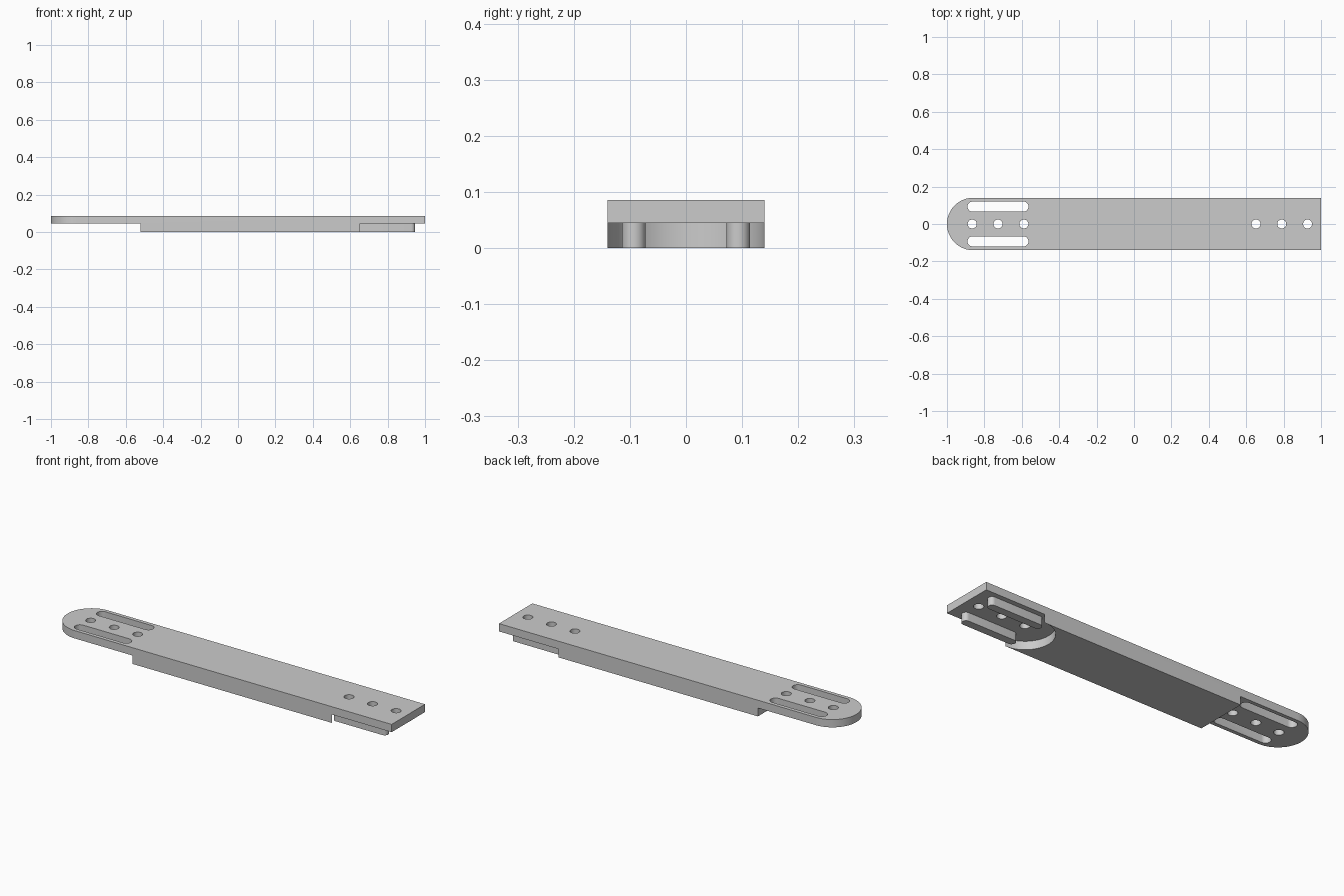
import bpy, bmesh
from math import pi, sin, cos

cube = bpy.data.objects.get("Cube")
if cube:
    bpy.data.objects.remove(cube, do_unlink=True)

# Main dimensions
HALF_W = 0.14
TOP = 0.086
STEP = 0.0445      # underside of the thin end laps
ROW = 0.093        # sideways offset of slots and pegs
PITCH = 0.138      # hole spacing
LEFT, RIGHT = -0.727, 0.79   # middle of each hole row

grey = bpy.data.materials.new("light grey")
grey.use_nodes = True
colour = (0.6, 0.6, 0.6, 1)
grey.diffuse_color = colour
grey.node_tree.nodes["Principled BSDF"].inputs["Base Color"].default_value = colour


def arc(cx, cy, r, start, end, steps=32):
    return [(cx + r * cos(start + (end - start) * i / steps),
             cy + r * sin(start + (end - start) * i / steps)) for i in range(steps + 1)]


def stadium(cx, cy, half_len, r):
    d = half_len - r
    return arc(cx + d, cy, r, -pi / 2, pi / 2, 16) + arc(cx - d, cy, r, pi / 2, 1.5 * pi, 16)


def prism(name, outline, z0, z1):
    """Extrude a flat outline between two heights."""
    bm = bmesh.new()
    face = bm.faces.new([bm.verts.new((x, y, z0)) for x, y in outline])
    up = bmesh.ops.extrude_face_region(bm, geom=[face])["geom"]
    bmesh.ops.translate(bm, vec=(0, 0, z1 - z0),
                        verts=[v for v in up if isinstance(v, bmesh.types.BMVert)])
    bmesh.ops.recalc_face_normals(bm, faces=bm.faces)
    mesh = bpy.data.meshes.new(name)
    bm.to_mesh(mesh)
    bm.free()
    mesh.materials.append(grey)
    obj = bpy.data.objects.new(name, mesh)
    bpy.context.collection.objects.link(obj)
    return obj


def cut(target, outline, z0, z1):
    """Subtract a prism and bake the result into the target."""
    cutter = prism("cutter", outline, z0, z1)
    cutter.hide_render = True
    mod = target.modifiers.new("cut", "BOOLEAN")
    mod.operation, mod.solver, mod.object = "DIFFERENCE", "EXACT", cutter
    bpy.context.view_layer.update()
    evaluated = target.evaluated_get(bpy.context.evaluated_depsgraph_get())
    baked = bpy.data.meshes.new_from_object(evaluated)
    target.modifiers.clear()
    target.data = baked
    bpy.data.objects.remove(cutter, do_unlink=True)


# Bar with one rounded end
bar = prism("link_bar", [(1, -HALF_W), (1, HALF_W)]
            + arc(-1 + HALF_W, 0, HALF_W, pi / 2, 1.5 * pi, 48), 0, TOP)

# Underside steps: square shoulder on the round end, scooped one on the square end
cut(bar, [(-1.1, -0.2), (-0.52, -0.2), (-0.52, 0.2), (-1.1, 0.2)], -0.1, STEP)
cut(bar, [(1.1, -0.2), (1.1, 0.2), (0.651, 0.2)]
    + arc(0.651, 0, HALF_W, pi / 2, 1.5 * pi, 48) + [(0.651, -0.2)], -0.1, STEP)

# Pin holes in both ends
for middle in (LEFT, RIGHT):
    for i in (-1, 0, 1):
        cut(bar, stadium(middle + i * PITCH, 0, 0.0241, 0.024), -0.1, 0.2)

# Slots in the round end, matching pegs under the square end
pegs = []
for side, y in (("left", ROW), ("right", -ROW)):
    cut(bar, stadium(LEFT, y, 0.163, 0.027), -0.1, 0.2)
    pegs.append(prism(side + "_peg", stadium(RIGHT, y, 0.157, 0.021), 0, STEP + 0.003))

# Smooth the curved walls, keep the edges crisp
bpy.ops.object.select_all(action="DESELECT")
for obj in [bar] + pegs:
    obj.select_set(True)
bpy.context.view_layer.objects.active = bar
bpy.ops.object.shade_smooth_by_angle(angle=pi / 6)
